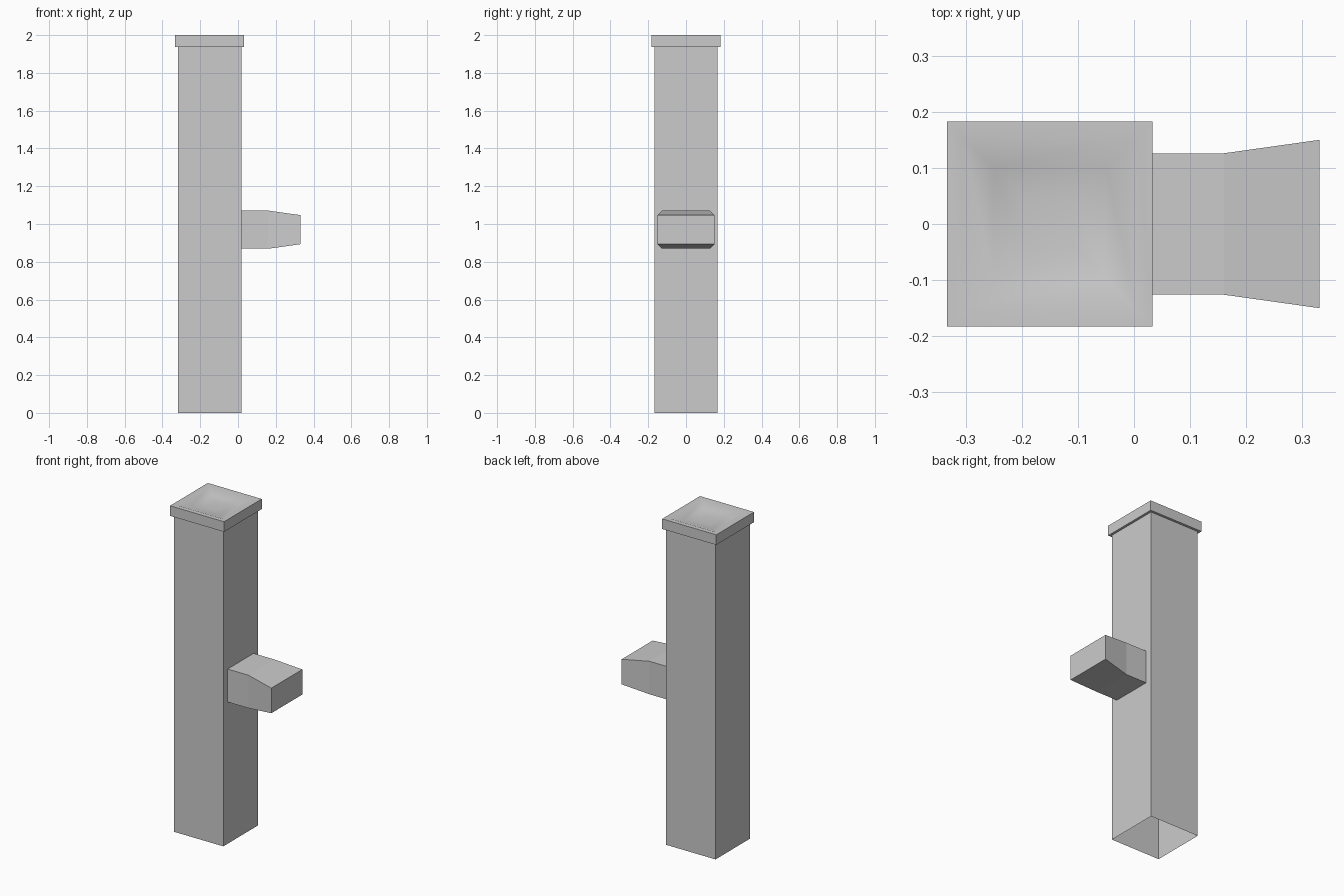
import bpy, bmesh

if "Cube" in bpy.data.objects:
    bpy.data.objects.remove(bpy.data.objects["Cube"])

def loft(name, rings, close_start=False, close_end=False):
    """Skin a series of 4-point rings into one mesh object."""
    bm = bmesh.new()
    loops = [[bm.verts.new(p) for p in ring] for ring in rings]
    for a, b in zip(loops, loops[1:]):
        for i in range(4):
            j = (i + 1) % 4
            bm.faces.new((a[i], a[j], b[j], b[i]))
    if close_start:
        bm.faces.new(loops[0][::-1])
    if close_end:
        bm.faces.new(loops[-1])
    mesh = bpy.data.meshes.new(name)
    bm.to_mesh(mesh)
    bm.free()
    obj = bpy.data.objects.new(name, mesh)
    bpy.context.collection.objects.link(obj)
    return obj

CX = -0.15  # post axis

def square(half, z):
    return [(CX + sx * half, sy * half, z)
            for sx, sy in ((-1, -1), (1, -1), (1, 1), (-1, 1))]

def section(x, half_y, half_z, zc=0.97):
    return [(x, sy * half_y, zc + sz * half_z)
            for sy, sz in ((-1, -1), (1, -1), (1, 1), (-1, 1))]

# Hollow post, open at the bottom
loft("post", [square(0.168, 0), square(0.168, 1.938)])

# Cap with overhanging lip and a shallow dished top
cap = loft("post_cap", [square(0.168, 1.938), square(0.183, 1.938),
                        square(0.183, 2.0), square(0.155, 2.0),
                        square(0.10, 1.978), square(0.045, 1.972)],
           close_end=True)
bpy.context.view_layer.objects.active = cap
cap.select_set(True)
bpy.ops.object.shade_smooth_by_angle(angle=0.6)

# Side arm: straight, then widening in y and narrowing in z
loft("side_arm", [section(0.018, 0.126, 0.101), section(0.16, 0.126, 0.101),
                  section(0.331, 0.15, 0.077)], close_end=True)
